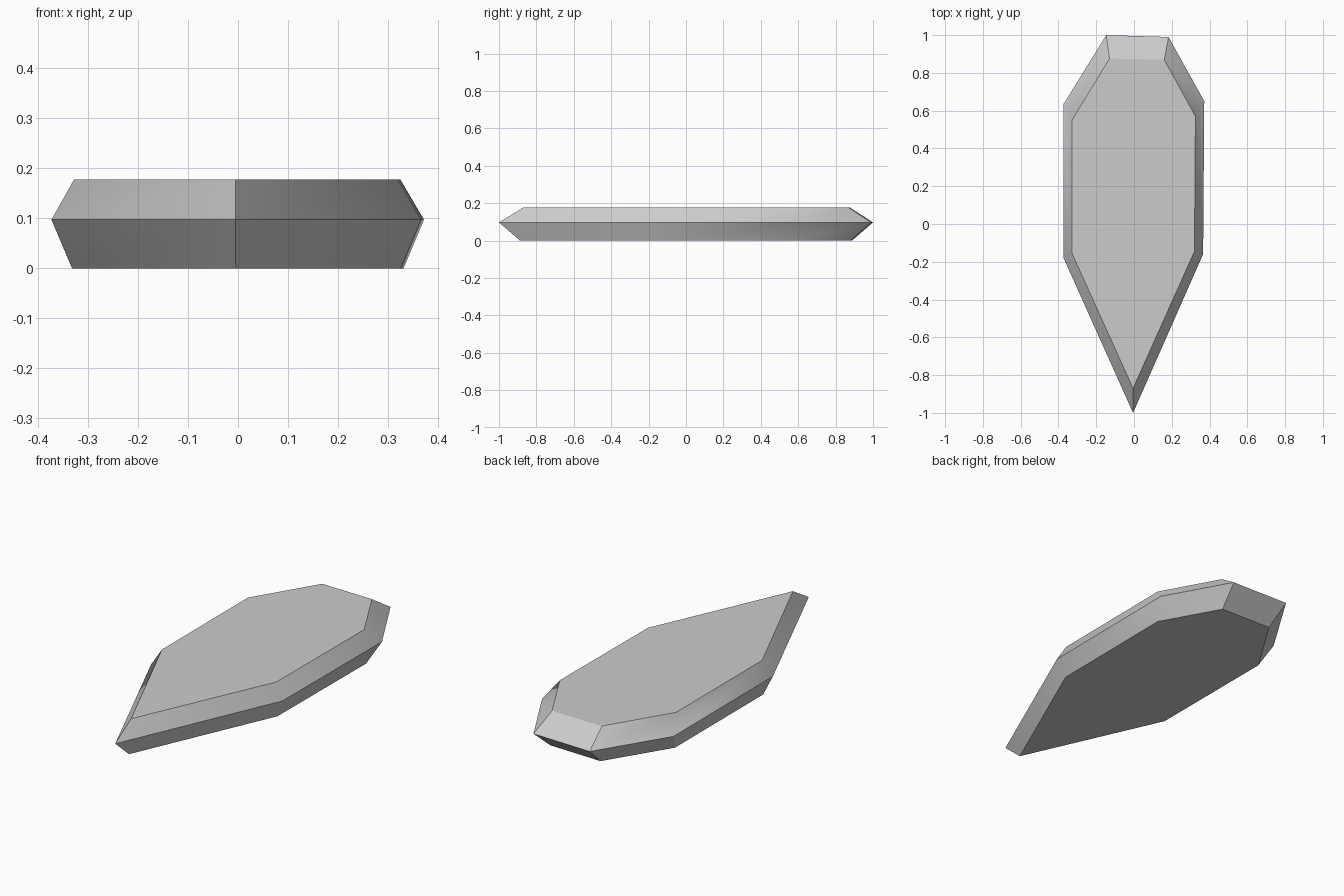
import bpy, bmesh, math

cube = bpy.data.objects.get("Cube")
if cube:
    bpy.data.objects.remove(cube, do_unlink=True)

# Single grey stone colour
GREY = (0.6, 0.6, 0.6, 1.0)
mat = bpy.data.materials.new("stone grey")
mat.use_nodes = True
mat.diffuse_color = GREY
mat.node_tree.nodes["Principled BSDF"].inputs["Base Color"].default_value = GREY

# Widest outline (girdle) and the flat top outline, from the front tip
girdle = [(-0.005, -1.0), (0.366, -0.16), (0.372, 0.65), (0.183, 0.99),
          (-0.147, 1.0), (-0.373, 0.635), (-0.373, -0.18)]
table = [(-0.005, -0.87), (0.320, -0.145), (0.325, 0.57), (0.160, 0.87),
         (-0.130, 0.876), (-0.328, 0.55), (-0.328, -0.155)]
base = [(x * 0.89, y * 0.888) for x, y in girdle]

# Stack the three outlines into a bevelled slab
bm = bmesh.new()
rings = [[bm.verts.new((x, y, z)) for x, y in outline]
         for outline, z in ((base, 0.0), (girdle, 0.097), (table, 0.177))]
n = len(girdle)
for low, high in zip(rings, rings[1:]):
    for i in range(n):
        j = (i + 1) % n
        bm.faces.new((low[i], low[j], high[j], high[i]))
bm.faces.new(rings[0][::-1])
bm.faces.new(rings[-1])
bmesh.ops.recalc_face_normals(bm, faces=bm.faces)
mesh = bpy.data.meshes.new("faceted_slab")
bm.to_mesh(mesh)
bm.free()
mesh.materials.append(mat)
slab = bpy.data.objects.new("faceted_slab", mesh)
bpy.context.collection.objects.link(slab)

# Soft shading around the side bends, crisp rims, tip and back corners
bpy.context.view_layer.objects.active = slab
slab.select_set(True)
bpy.ops.object.shade_smooth_by_angle(angle=math.radians(30))
